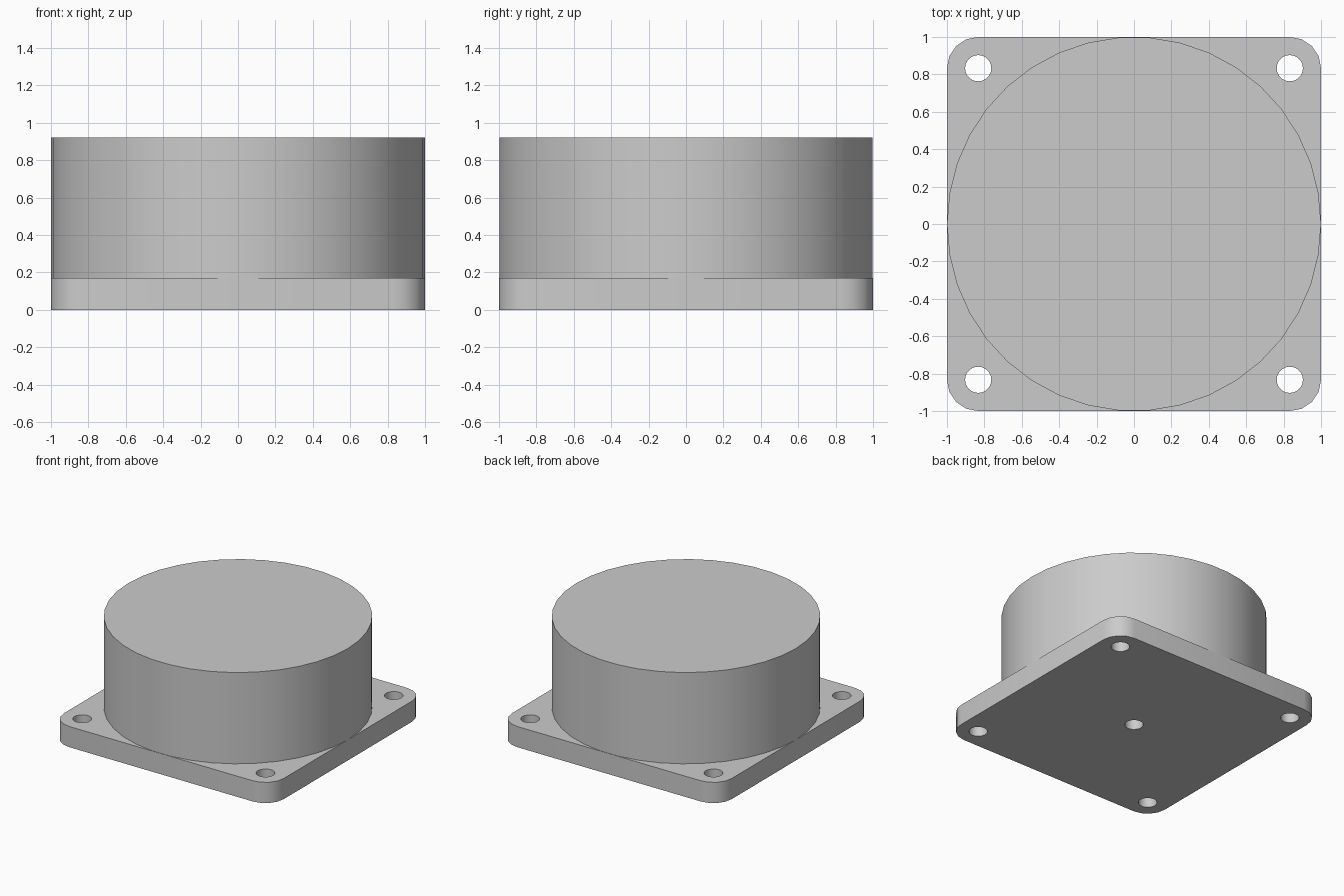
import bpy, bmesh
from math import cos, sin, pi, radians

cube = bpy.data.objects.get("Cube")
if cube:
    bpy.data.objects.remove(cube, do_unlink=True)

PLATE_TOP, BODY_TOP = 0.17, 0.92
CORNER = 0.167           # corner radius, shared centre with the screw holes
HOLE_RADIUS = 0.07
BLIND_DEPTH = 0.45

grey = bpy.data.materials.new("plain grey")
grey.use_nodes = True
colour = (0.6, 0.6, 0.6, 1)
grey.diffuse_color = colour
grey.node_tree.nodes["Principled BSDF"].inputs["Base Color"].default_value = colour


def arc(cx, cy, radius, start, end, steps):
    angles = [start + (end - start) * i / steps for i in range(steps + 1)]
    return [(cx + radius * cos(a), cy + radius * sin(a)) for a in angles]


def circle(cx, cy, radius, sides):
    return arc(cx, cy, radius, 0, 2 * pi, sides)[:-1]


def prism(name, outline, bottom, top):
    """Extrude a closed outline between two heights."""
    bm = bmesh.new()
    base = bm.faces.new([bm.verts.new((x, y, bottom)) for x, y in outline])
    new = bmesh.ops.extrude_face_region(bm, geom=[base], use_keep_orig=True)["geom"]
    bmesh.ops.translate(bm, vec=(0, 0, top - bottom),
                        verts=[v for v in new if isinstance(v, bmesh.types.BMVert)])
    bmesh.ops.recalc_face_normals(bm, faces=bm.faces)
    mesh = bpy.data.meshes.new(name)
    bm.to_mesh(mesh)
    bm.free()
    mesh.materials.append(grey)
    obj = bpy.data.objects.new(name, mesh)
    bpy.context.collection.objects.link(obj)
    return obj


def drill(obj, cx, cy, bottom, top):
    """Cut a round hole and discard the cutter."""
    cutter = prism("hole_cutter", circle(cx, cy, HOLE_RADIUS, 24), bottom, top)
    cutter.hide_render = True
    cut = obj.modifiers.new("hole", 'BOOLEAN')
    cut.operation, cut.solver, cut.object = 'DIFFERENCE', 'EXACT', cutter
    bpy.context.view_layer.objects.active = obj
    bpy.ops.object.modifier_apply(modifier=cut.name)
    bpy.data.objects.remove(cutter, do_unlink=True)


# Square mounting plate with rounded corners
inset = 1 - CORNER
corners = [(inset, inset), (-inset, inset), (-inset, -inset), (inset, -inset)]
outline = []
for i, (x, y) in enumerate(corners):
    outline += arc(x, y, CORNER, i * pi / 2, (i + 1) * pi / 2, 4)
plate = prism("mounting_plate", outline, 0, PLATE_TOP)

# Round body
body = prism("round_body", circle(0, 0, 1, 38), PLATE_TOP, BODY_TOP)

# Screw holes through the plate, and a blind centre hole from below
for x, y in corners + [(0, 0)]:
    drill(plate, x, y, -0.1, PLATE_TOP + 0.1)
drill(body, 0, 0, 0, BLIND_DEPTH)

# Smooth curved walls, sharp rims
for obj in (plate, body):
    bpy.ops.object.select_all(action='DESELECT')
    obj.select_set(True)
    bpy.context.view_layer.objects.active = obj
    bpy.ops.object.shade_smooth_by_angle(angle=radians(30))
